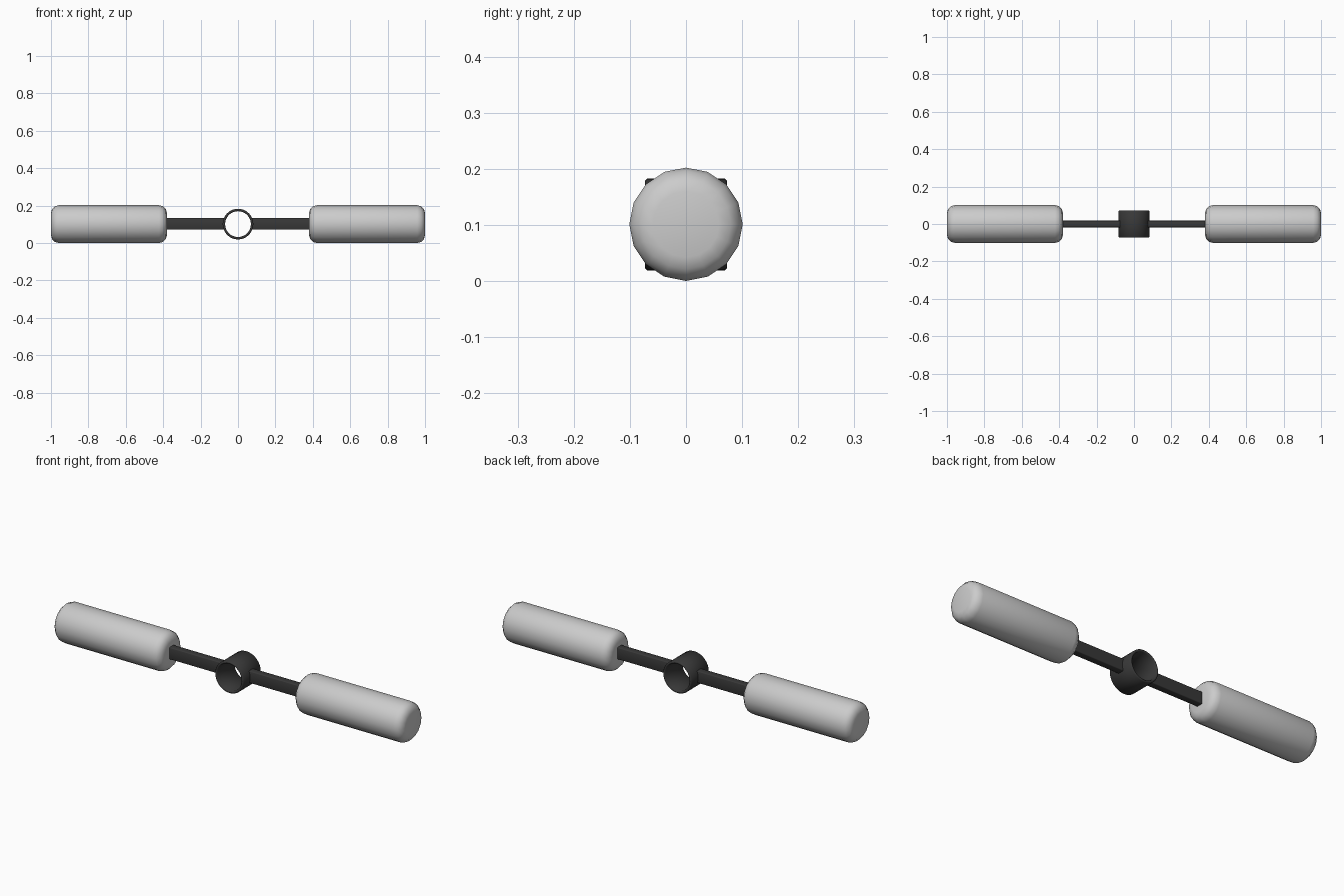
import bpy, bmesh, math

if "Cube" in bpy.data.objects:
    bpy.data.objects.remove(bpy.data.objects["Cube"])

CZ = 0.101          # height of the common axis
dark = bpy.data.materials.new("dark_metal")
dark.diffuse_color = (0.04, 0.04, 0.04, 1)
dark.use_nodes = True
dark.node_tree.nodes["Principled BSDF"].inputs["Base Color"].default_value = dark.diffuse_color


def finish(bm, name, angle, mat=None):
    bmesh.ops.recalc_face_normals(bm, faces=bm.faces)
    me = bpy.data.meshes.new(name)
    bm.to_mesh(me)
    bm.free()
    ob = bpy.data.objects.new(name, me)
    bpy.context.collection.objects.link(ob)
    if mat:
        me.materials.append(mat)
    bpy.ops.object.select_all(action='DESELECT')
    ob.select_set(True)
    bpy.context.view_layer.objects.active = ob
    bpy.ops.object.shade_smooth_by_angle(angle=math.radians(angle))
    return ob


def lathe(name, profile, axis, sides, closed, angle, mat=None):
    """Revolve (position, radius) pairs about the x or y axis at height CZ."""
    bm = bmesh.new()
    rings = []
    for p, r in profile:
        ring = []
        for i in range(sides):
            a = 2 * math.pi * i / sides
            u, v = r * math.cos(a), CZ + r * math.sin(a)
            ring.append(bm.verts.new((p, u, v) if axis == 'x' else (u, p, v)))
        rings.append(ring)
    pairs = list(zip(rings, rings[1:]))
    if closed:
        pairs.append((rings[-1], rings[0]))
    else:
        bm.faces.new(rings[0])
        bm.faces.new(rings[-1])
    for a, b in pairs:
        for i in range(sides):
            j = (i + 1) % sides
            bm.faces.new((a[i], a[j], b[j], b[i]))
    return finish(bm, name, angle, mat)


# Centre ring: thin open tube with softened rims
h, ro, ri, c = 0.073, 0.082, 0.069, 0.004
lathe("centre_ring",
      [(-h, ri + c), (-h, ro - c), (-h + c, ro), (h - c, ro),
       (h, ro - c), (h, ri + c), (h - c, ri), (-h + c, ri)],
      'y', 32, True, 50, dark)

# Handle profile: cylinder with rounded ends
R, x0, x1, e = 0.101, 0.38, 1.0, 0.042
steps = [math.radians(a) for a in (0, 30, 60, 90)]
inner = [(x0 + e * (1 - math.sin(a)), R - e * (1 - math.cos(a))) for a in reversed(steps)]
outer = [(x1 - e * (1 - math.sin(a)), R - e * (1 - math.cos(a))) for a in steps]
grip = inner + outer

for side, s in (("left", -1), ("right", 1)):
    lathe(side + "_handle", [(s * x, r) for x, r in grip], 'x', 16, False, 60)

    # Flat bar joining ring and handle
    bm = bmesh.new()
    bmesh.ops.create_cube(bm, size=1)
    b0, b1 = 0.075, 0.40
    bmesh.ops.scale(bm, vec=(b1 - b0, 0.036, 0.062), verts=bm.verts)
    bmesh.ops.translate(bm, vec=(s * (b0 + b1) / 2, 0, CZ + 0.002), verts=bm.verts)
    long_edges = [ed for ed in bm.edges
                  if abs(ed.verts[0].co.x - ed.verts[1].co.x) > 0.1]
    bmesh.ops.bevel(bm, geom=long_edges, offset=0.004, segments=2,
                    profile=0.5, affect='EDGES')
    finish(bm, side + "_bar", 50, dark)
